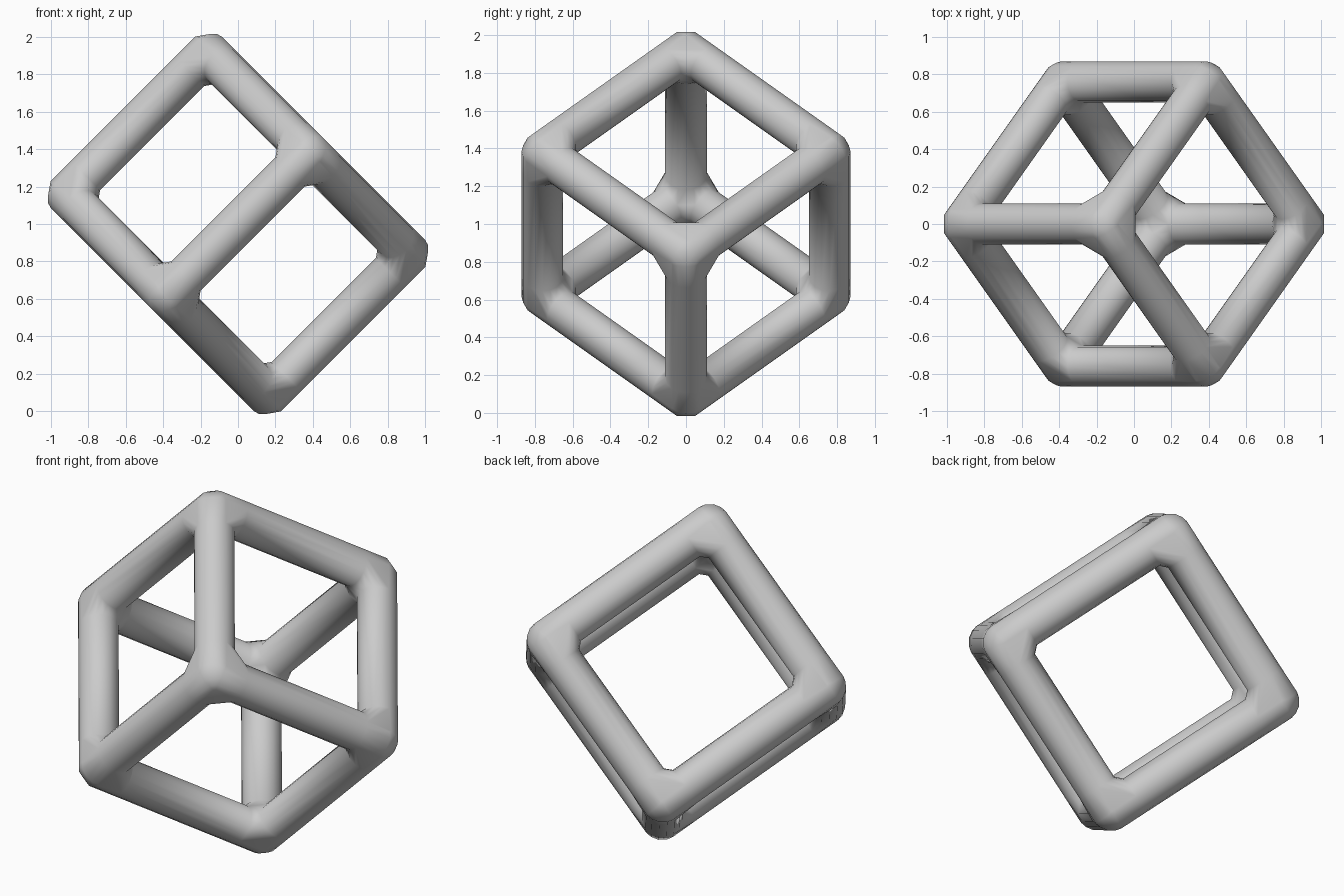
import bpy, bmesh
from math import sin, cos, pi, sqrt
from itertools import product
from mathutils import Vector, Matrix

if "Cube" in bpy.data.objects:
    bpy.data.objects.remove(bpy.data.objects["Cube"])

EDGE = 1.075      # distance between tube centre lines
RADIUS = 0.11
JOINT = 0.145     # where each tube meets its corner joint
OVERSHOOT = 0.01  # tube length past the corner point
SIDES = 16

bm = bmesh.new()


def ring(corner, axis, distance):
    """Circle of vertices around one cube axis, moved inward from a corner."""
    verts = []
    for i in range(SIDES):
        p = corner.copy()
        p[axis] -= distance * (1 if corner[axis] > 0 else -1)
        p[(axis + 1) % 3] += RADIUS * cos(2 * pi * i / SIDES)
        p[(axis + 2) % 3] += RADIUS * sin(2 * pi * i / SIDES)
        verts.append(bm.verts.new(p))
    return verts


# Corner joints: hulls around the three tube ends, opened towards the tubes
mouths = {}
for signs in product((-1, 1), repeat=3):
    corner = Vector(signs) * EDGE / 2
    points = []
    for axis in range(3):
        mouths[signs, axis] = ring(corner, axis, JOINT)
        points += mouths[signs, axis] + ring(corner, axis, -OVERSHOOT)
    hull = bmesh.ops.convex_hull(bm, input=points)
    spare = {v for v in hull["geom_interior"] + hull["geom_unused"]
             if isinstance(v, bmesh.types.BMVert)}
    bmesh.ops.delete(bm, geom=list(spare), context="VERTS")
    for axis in range(3):
        rim = set(mouths[signs, axis])
        caps = {f for v in rim for f in v.link_faces if set(f.verts) <= rim}
        bmesh.ops.delete(bm, geom=list(caps), context="FACES")

# Straight tubes between facing joints
for (signs, axis), start in mouths.items():
    if signs[axis] < 0:
        far = tuple(-s if i == axis else s for i, s in enumerate(signs))
        end = mouths[far, axis]
        for i in range(SIDES):
            j = (i + 1) % SIDES
            bm.faces.new((start[i], start[j], end[j], end[i]))

bmesh.ops.recalc_face_normals(bm, faces=bm.faces)

# Tilt the frame so that it rests on one corner
u = Vector((1, 0, 1)).normalized()
v = Vector((1, sqrt(2), -1)).normalized()
tilt = Matrix((u, v, u.cross(v))).transposed().to_4x4()
bm.transform(Matrix.Translation((0, 0, 1)) @ tilt)

mesh = bpy.data.meshes.new("cube_frame")
bm.to_mesh(mesh)
bm.free()
frame = bpy.data.objects.new("cube_frame", mesh)
bpy.context.collection.objects.link(frame)

# Plain grey finish
grey = bpy.data.materials.new("light_grey")
grey.use_nodes = True
colour = (0.6, 0.6, 0.6, 1)
grey.diffuse_color = colour
grey.node_tree.nodes["Principled BSDF"].inputs["Base Color"].default_value = colour
mesh.materials.append(grey)

bpy.ops.object.select_all(action="DESELECT")
frame.select_set(True)
bpy.context.view_layer.objects.active = frame
bpy.ops.object.shade_smooth_by_angle(angle=pi / 4)
